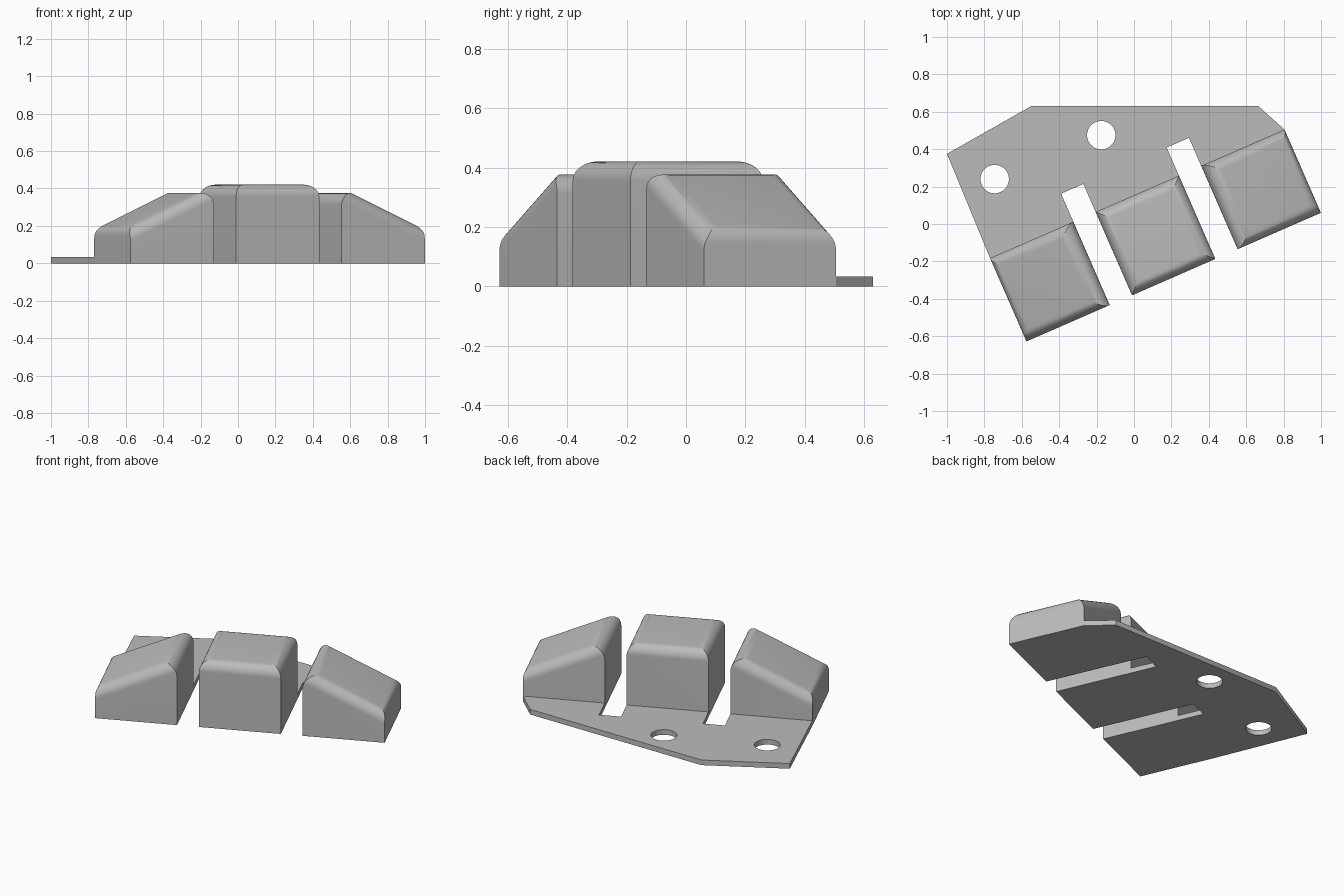
import bpy
import bmesh
import math
from mathutils import Vector, Matrix

cube = bpy.data.objects.get("Cube")
if cube:
    bpy.data.objects.remove(cube)

ANGLE = math.radians(23.6)
SIZE = 0.486      # square footprint of each block
PITCH = 0.616     # spacing along the row
RADIUS = 0.065    # top edge rounding
SLOPE = 0.458     # fall of the outer blocks
PLATE = 0.033
SLOT_END = 0.65
ROW = Matrix.Translation((-0.575, -0.628, 0)) @ Matrix.Rotation(ANGLE, 4, "Z")

grey = bpy.data.materials.new("plain grey")
grey.use_nodes = True
grey.diffuse_color = (0.5, 0.5, 0.5, 1)
grey.node_tree.nodes["Principled BSDF"].inputs["Base Color"].default_value = (0.5, 0.5, 0.5, 1)


def prism(name, points, direction):
    """Extrude a closed outline along a direction."""
    bm = bmesh.new()
    face = bm.faces.new([bm.verts.new(p) for p in points])
    moved = bmesh.ops.extrude_face_region(bm, geom=[face])["geom"]
    bmesh.ops.translate(bm, vec=direction, verts=[g for g in moved if isinstance(g, bmesh.types.BMVert)])
    bmesh.ops.recalc_face_normals(bm, faces=bm.faces)
    mesh = bpy.data.meshes.new(name)
    bm.to_mesh(mesh)
    bm.free()
    mesh.materials.append(grey)
    obj = bpy.data.objects.new(name, mesh)
    bpy.context.collection.objects.link(obj)
    return obj


def combine(obj, tool, operation):
    """Apply a boolean and discard the tool."""
    tool.hide_render = True
    mod = obj.modifiers.new("cut", "BOOLEAN")
    mod.object, mod.operation, mod.solver = tool, operation, "EXACT"
    bpy.context.view_layer.objects.active = obj
    bpy.ops.object.modifier_apply(modifier=mod.name)
    bpy.data.objects.remove(tool)


def fillet(before, corner, after, steps=10):
    """Arc points rounding one corner."""
    a, b = (before - corner).normalized(), (after - corner).normalized()
    half = a.angle(b) / 2
    centre = corner + (a + b).normalized() * RADIUS / math.sin(half)
    reach = RADIUS / math.tan(half)
    start = (corner + a * reach - centre).normalized()
    end = (corner + b * reach - centre).normalized()
    return [centre + start.slerp(end, i / steps) * RADIUS for i in range(steps + 1)]


def rounded_top(left, right, base):
    """Outline in the xz plane: flat base, two rounded upper corners."""
    p = [Vector((x, 0, z)) for x, z in ((0, base), (0, left), (SIZE, right), (SIZE, base))]
    return [p[0]] + fillet(*p[:3]) + fillet(*p[1:]) + [p[3]]


def block(name, start, left, slope):
    """Block rounded along all four top edges, with mitred corners."""
    body = prism(name, rounded_top(left, left + slope * SIZE, 0), (0, SIZE, 0))
    # Second outline runs across the row and follows the slope
    stretch = math.hypot(1, slope)
    margin = 0.2
    side = [Vector((-margin, p.x, left + 0.0005 + p.z * stretch - slope * margin))
            for p in rounded_top(0, 0, -1)]
    run = SIZE + 2 * margin
    combine(body, prism("rounding_tool", side, (run, 0, slope * run)), "INTERSECT")
    body.data.transform(ROW @ Matrix.Translation((start, 0, 0)))
    return body


# Three blocks in a slanted row
low = 0.19
parts = [
    block("right_block", 0, low, SLOPE),
    block("middle_block", PITCH, 0.42, 0),
    block("left_block", 2 * PITCH, low + SLOPE * SIZE, -SLOPE),
]

# Mounting plate behind the blocks, with a slot at each gap
front = []
for i in range(3):
    a, b = i * PITCH, i * PITCH + SIZE
    front += [(a, SLOT_END)] * (i > 0) + [(a, SIZE), (b, SIZE)] + [(b, SLOT_END)] * (i < 2)
outline = [ROW @ Vector((u, v, 0)) for u, v in front]
outline += [Vector((x, y, 0)) for x, y in ((0.665, 0.63), (-0.55, 0.63), (-1, 0.375))]
plate = prism("mounting_plate", outline, (0, 0, PLATE))

# Screw holes
for x, y in ((-0.745, 0.24), (-0.175, 0.475)):
    circle = [(x + 0.076 * math.cos(t * math.pi / 24), y + 0.076 * math.sin(t * math.pi / 24), -0.1)
              for t in range(48)]
    combine(plate, prism("hole_tool", circle, (0, 0, 0.3)), "DIFFERENCE")
parts.append(plate)

# Smooth roundings, crisp edges
bpy.ops.object.select_all(action="DESELECT")
for part in parts:
    part.select_set(True)
bpy.context.view_layer.objects.active = plate
bpy.ops.object.shade_smooth_by_angle(angle=math.radians(30))
